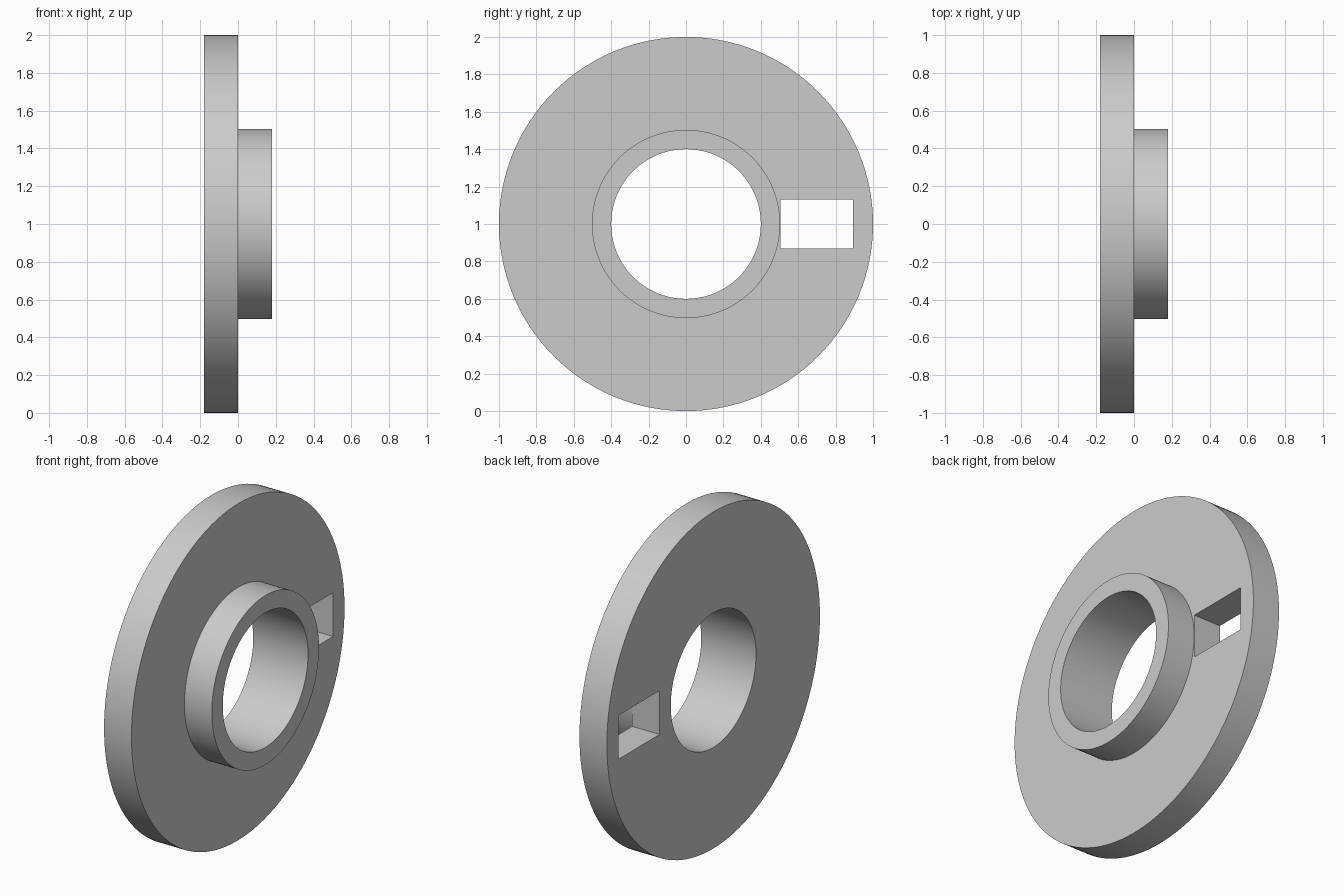
import bpy, bmesh, math
from mathutils import Vector

if "Cube" in bpy.data.objects:
    bpy.data.objects.remove(bpy.data.objects["Cube"])

AXIS_HEIGHT = 1.0
SEGMENTS = 128

# Single material
grey = bpy.data.materials.new("light_grey")
grey.use_nodes = True
colour = (0.6, 0.6, 0.6, 1)
grey.diffuse_color = colour
grey.node_tree.nodes["Principled BSDF"].inputs["Base Color"].default_value = colour


def lathe_x(name, profile):
    """Revolve a closed (x, radius) profile around the horizontal axis."""
    bm = bmesh.new()
    centre = Vector((0, 0, AXIS_HEIGHT))
    verts = [bm.verts.new(centre + Vector((x, 0, r))) for x, r in profile]
    edges = [bm.edges.new((v, verts[(i + 1) % len(verts)])) for i, v in enumerate(verts)]
    bmesh.ops.spin(bm, geom=verts + edges, cent=centre, axis=(1, 0, 0),
                   angle=math.tau, steps=SEGMENTS, use_merge=True)
    bmesh.ops.remove_doubles(bm, verts=bm.verts, dist=1e-5)
    bmesh.ops.recalc_face_normals(bm, faces=bm.faces)
    mesh = bpy.data.meshes.new(name)
    bm.to_mesh(mesh)
    bm.free()
    obj = bpy.data.objects.new(name, mesh)
    bpy.context.collection.objects.link(obj)
    mesh.materials.append(grey)
    return obj


# Flange disc with raised hub collar and through bore
flange = lathe_x("flange_with_hub", [
    (-0.18, 0.4), (-0.18, 1.0), (0, 1.0),
    (0, 0.503), (0.18, 0.503), (0.18, 0.4)])

# Rectangular slot through the disc, just outside the hub
slot_inner, slot_outer, slot_height = 0.505, 0.893, 0.26
bpy.ops.mesh.primitive_cube_add(
    size=1, location=(-0.09, (slot_inner + slot_outer) / 2, AXIS_HEIGHT))
cutter = bpy.context.object
cutter.name = "slot_cutter"
cutter.scale = (0.4, slot_outer - slot_inner, slot_height)
cutter.data.materials.append(grey)

cut = flange.modifiers.new("slot", "BOOLEAN")
cut.operation = "DIFFERENCE"
cut.solver = "EXACT"
cut.object = cutter

bpy.ops.object.select_all(action="DESELECT")
flange.select_set(True)
bpy.context.view_layer.objects.active = flange
bpy.ops.object.modifier_apply(modifier=cut.name)
bpy.data.objects.remove(cutter)

# Smooth round walls, crisp rims
bpy.ops.object.shade_smooth_by_angle(angle=math.radians(30))
